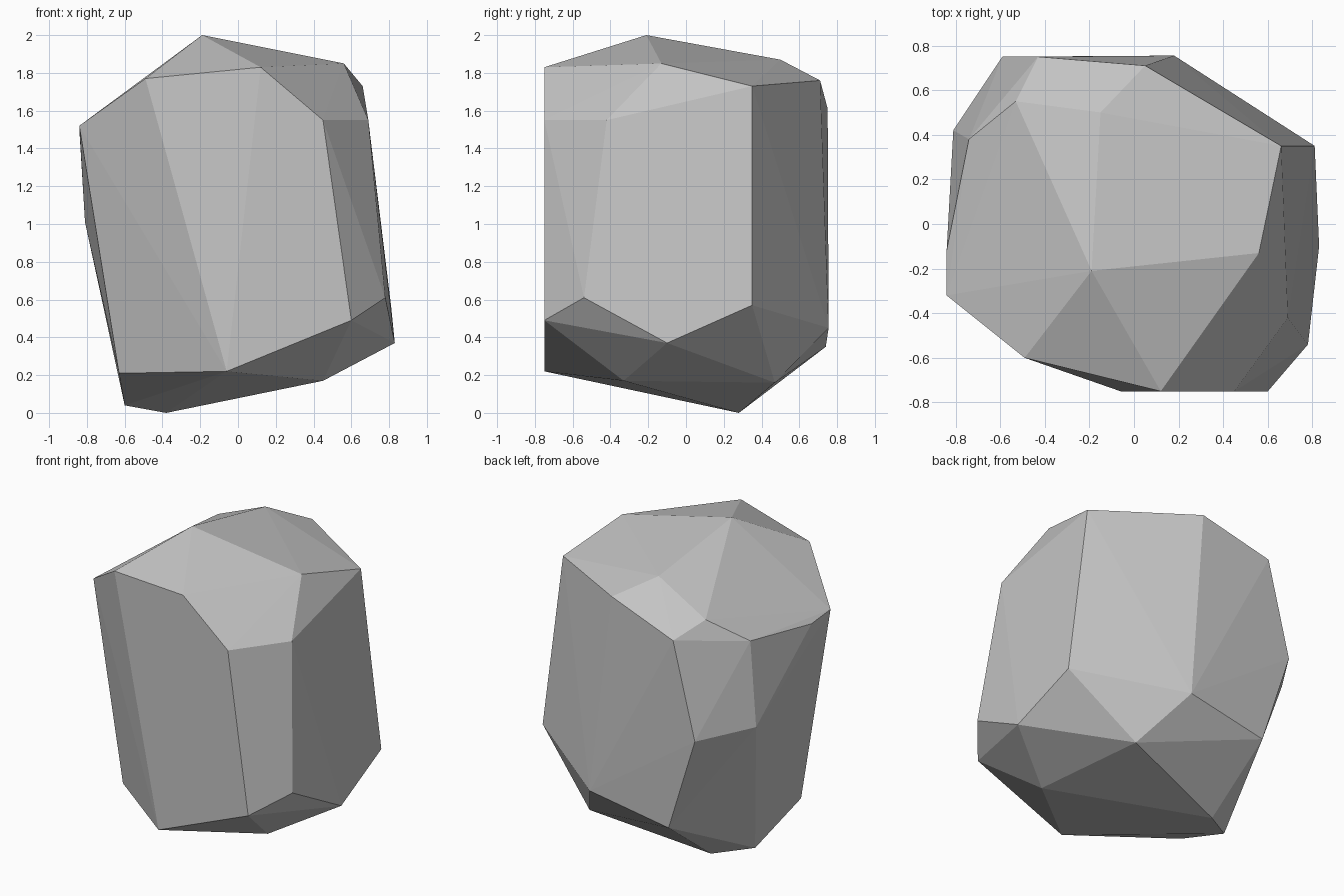
import bpy
import bmesh
from mathutils import Vector

# Remove the default object only
default_object = bpy.data.objects.get("Cube")
if default_object:
    bpy.data.objects.remove(default_object, do_unlink=True)


def make_material(name, grey):
    """Return a plain matte grey material."""
    material = bpy.data.materials.new(name)
    material.use_nodes = True
    colour = (grey, grey, grey, 1)
    material.diffuse_color = colour
    shader = material.node_tree.nodes["Principled BSDF"]
    shader.inputs["Base Color"].default_value = colour
    shader.inputs["Roughness"].default_value = 0.9
    return material


def make_hull(name, corner_groups, material):
    """Wrap a flat-shaded convex shell around groups of corner points."""
    mesh = bpy.data.meshes.new(name)
    shell = bmesh.new()
    for group in corner_groups:
        for corner in group:
            shell.verts.new(Vector(corner))
    bmesh.ops.convex_hull(shell, input=shell.verts[:], use_existing_faces=False)
    loose_corners = [vert for vert in shell.verts if not vert.link_faces]
    bmesh.ops.delete(shell, geom=loose_corners, context='VERTS')
    bmesh.ops.recalc_face_normals(shell, faces=shell.faces[:])
    for face in shell.faces:
        face.smooth = False
    shell.to_mesh(mesh)
    shell.free()
    mesh.materials.append(material)
    rock = bpy.data.objects.new(name, mesh)
    bpy.context.scene.collection.objects.link(rock)
    return rock


# Crown: the two peaks and the rim around the sloping top
crown_peaks = [(-.19, -.21, 2), (-.15, .5, 1.87)]
crown_rim = [
    (.56, -.13, 1.85), (.66, .35, 1.73), (.05, .71, 1.76),
    (-.43, .75, 1.61), (-.53, .55, 1.7), (-.74, .38, 1.55),
    (-.84, -.12, 1.5), (-.84, -.32, 1.52), (-.71, -.39, 1.61),
    (-.49, -.6, 1.77), (.12, -.75, 1.83),
]

# Shoulder: chipped corners below the rim
shoulder = [
    (.69, -.42, 1.55), (.45, -.75, 1.55),
    (-.81, .42, 1.01), (-.59, .75, .98),
]

# Skirt: lower ends of the tall side faces
skirt = [
    (.6, -.75, .49), (.78, -.54, .61), (.83, -.1, .37),
    (.81, .35, .57), (.18, .755, .45), (-.39, .74, .35),
    (-.63, -.31, .21), (-.06, -.75, .22),
]

# Underside: the slanted base and its lowest tip
underside = [
    (.45, -.33, .17), (.38, .47, .16),
    (-.38, .28, 0), (-.6, .13, .04),
]

stone_grey = make_material("stone grey", 0.55)
make_hull("boulder", [crown_peaks, crown_rim, shoulder, skirt, underside], stone_grey)
